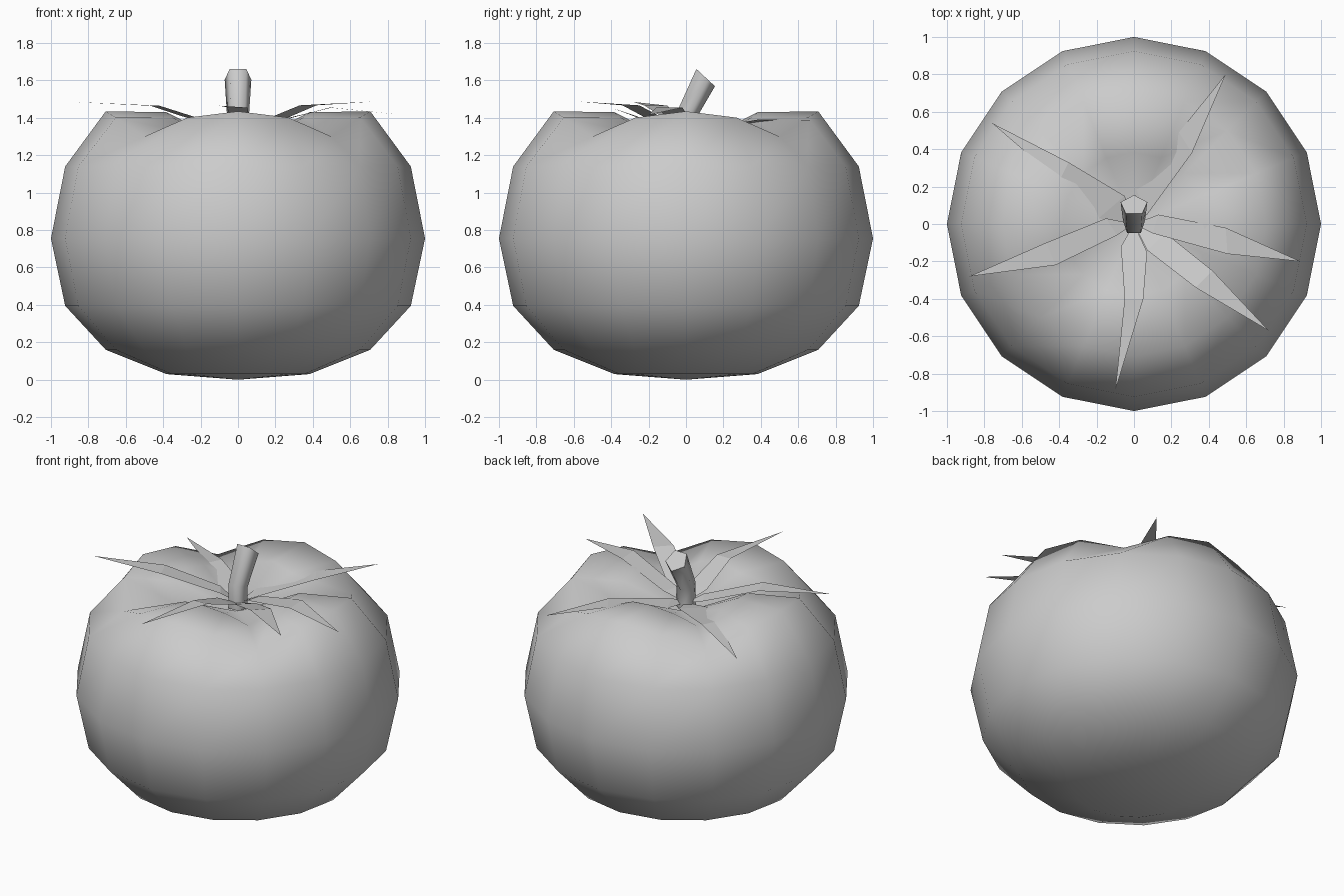
import bpy, bmesh, math
from mathutils import Vector

if "Cube" in bpy.data.objects:
    bpy.data.objects.remove(bpy.data.objects["Cube"])


def finish(bm, name, smooth):
    bmesh.ops.recalc_face_normals(bm, faces=bm.faces[:])
    me = bpy.data.meshes.new(name)
    bm.to_mesh(me)
    bm.free()
    ob = bpy.data.objects.new(name, me)
    bpy.context.collection.objects.link(ob)
    for p in me.polygons:
        p.use_smooth = smooth and len(p.vertices) != 5
    return ob


def skin(bm, rings):
    for a, b in zip(rings, rings[1:]):
        n = len(a)
        for i in range(n):
            j = (i + 1) % n
            bm.faces.new((a[i], a[j], b[j], b[i]))


# Fruit body: 16-sided sphere with a four-lobed sunken top
# (radius, height, depth of the diagonal grooves)
profile = [(0.383, 0.03, 0), (0.707, 0.16, 0), (0.924, 0.395, 0), (1.0, 0.755, 0),
           (0.924, 1.14, 0), (0.707, 1.435, 0.135), (0.383, 1.43, 0.11)]
bm = bmesh.new()
rings = []
for r, z, drop in profile:
    ring = []
    for i in range(16):
        t = 2 * math.pi * i / 16
        groove = ((1 - math.cos(4 * t)) / 2) ** 2
        ring.append(bm.verts.new((r * math.cos(t), r * math.sin(t), z - drop * groove)))
    rings.append(ring)
skin(bm, rings)
for ring, z in ((rings[0], 0.0), (rings[-1], 1.24)):
    pole = bm.verts.new((0, 0, z))
    for i in range(16):
        bm.faces.new((ring[i], ring[(i + 1) % 16], pole))
finish(bm, "fruit_body", True)

# Stem: five-sided tube bending backwards
bm = bmesh.new()
rings = []
for y, z, r, tilt in ((0, 1.27, 0.06, 0), (0.0, 1.42, 0.062, 12), (0.1, 1.62, 0.075, 43)):
    a = math.radians(tilt)
    ring = []
    for k in range(5):
        t = math.radians(90 + 72 * k)
        v = r * math.sin(t)
        ring.append(bm.verts.new((r * math.cos(t), y + v * math.cos(a), z - v * math.sin(a))))
    rings.append(ring)
skin(bm, rings)
bm.faces.new(rings[-1])
finish(bm, "stem", True)

# Leaves: base left, base right, mid right, mid left (xy), tip (xyz), base and mid heights
leaves = [
    ((0.01, 0.19), (0.07, 0.05), (0.31, 0.38), (0.24, 0.49), (0.49, 0.80, 1.385), 1.33, 1.39),
    ((-0.19, 0.03), (-0.05, 0.15), (-0.35, 0.33), (-0.40, 0.23), (-0.76, 0.54, 1.33), 1.33, 1.37),
    ((-0.09, -0.06), (-0.15, 0.03), (-0.47, -0.10), (-0.42, -0.22), (-0.88, -0.28, 1.485), 1.36, 1.465),
    ((0.07, -0.15), (-0.07, -0.12), (-0.05, -0.40), (0.05, -0.40), (-0.10, -0.89, 1.465), 1.36, 1.455),
    ((0.17, -0.05), (0.07, -0.14), (0.33, -0.34), (0.42, -0.25), (0.72, -0.57, 1.487), 1.36, 1.467),
    ((0.13, 0.05), (0.10, -0.05), (0.50, -0.16), (0.49, -0.02), (0.89, -0.20, 1.415), 1.36, 1.455),
]
bm = bmesh.new()
hub = bm.verts.new((0, 0, 1.30))
for bl, br, mr, ml, tip, zb, zm in leaves:
    a, b = (bm.verts.new((*p, zb)) for p in (bl, br))
    c, d = (bm.verts.new((*p, zm)) for p in (mr, ml))
    e = bm.verts.new(tip)
    bm.faces.new((hub, a, b))
    bm.faces.new((a, d, c, b))
    bm.faces.new((c, d, e))
finish(bm, "leaves", False)
